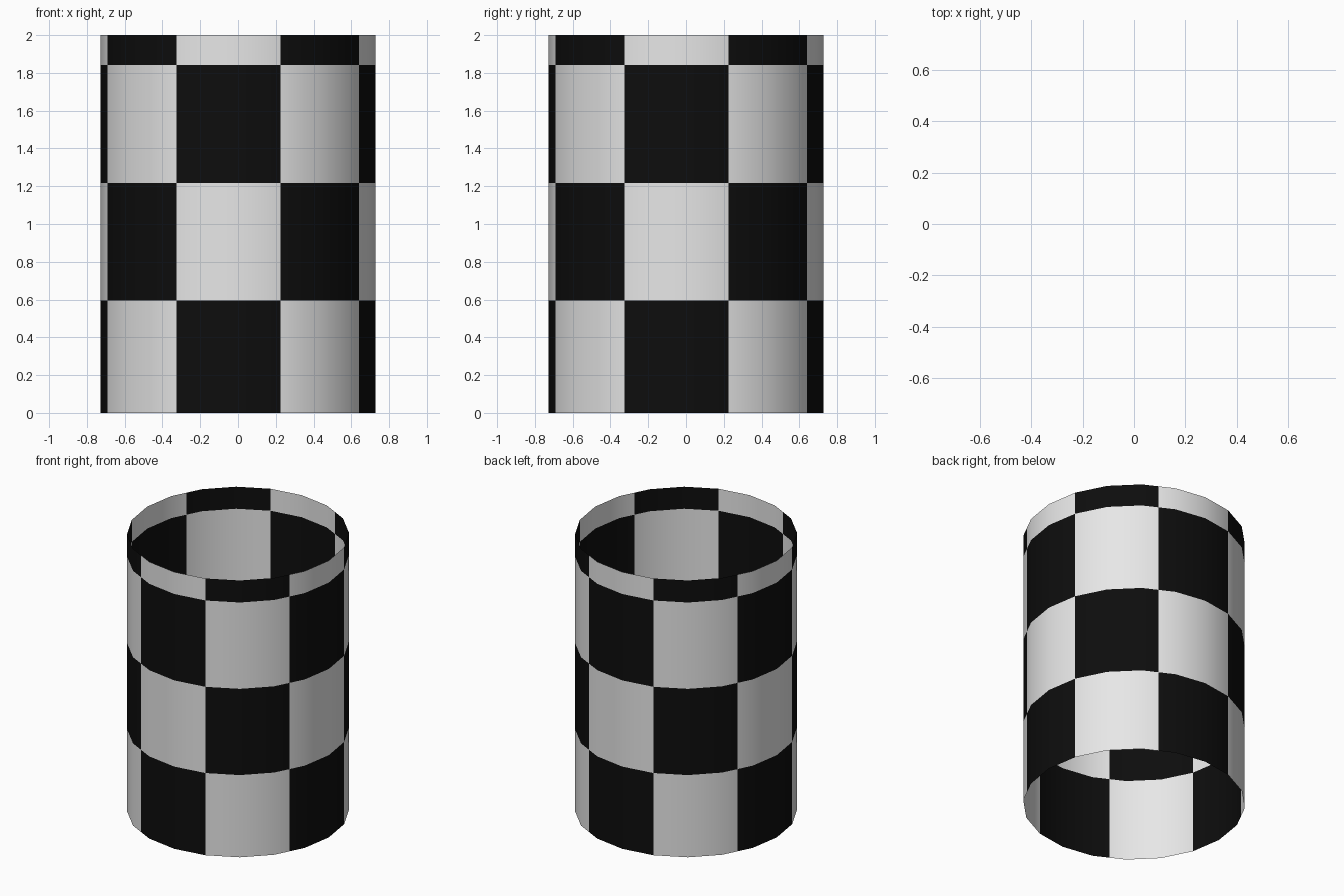
import bpy, bmesh, math

if "Cube" in bpy.data.objects:
    bpy.data.objects.remove(bpy.data.objects["Cube"])

R = 0.727            # tube radius
SIDES = 20           # flat sides of the tube
LEVELS = [0.0, 0.594, 1.217, 1.841, 2.0]   # checker row edges
STEP = 360 / SIDES


def flat(name, value):
    m = bpy.data.materials.new(name)
    m.diffuse_color = (value, value, value, 1)
    m.use_nodes = True
    m.node_tree.nodes["Principled BSDF"].inputs["Base Color"].default_value = m.diffuse_color
    return m


# Ring angles: corners every 18 degrees plus the checker column edges
angles = sorted({i * STEP for i in range(SIDES)} | {(18 + 45 * k) % 360 for k in range(8)})


def point(a, z):
    """Point on the 20-sided outline, angle measured from the front (-y)."""
    off = (a % STEP) - STEP / 2
    r = R * math.cos(math.radians(STEP / 2)) / math.cos(math.radians(off))
    t = math.radians(a)
    return (r * math.sin(t), -r * math.cos(t), z)


# Open tube with checks coloured by column and row
bm = bmesh.new()
rings = [[bm.verts.new(point(a, z)) for a in angles] for z in LEVELS]
n = len(angles)
for row in range(len(LEVELS) - 1):
    for i in range(n):
        j = (i + 1) % n
        f = bm.faces.new((rings[row][i], rings[row][j], rings[row + 1][j], rings[row + 1][i]))
        mid = (angles[i] + (angles[j] if j else 360)) / 2
        column = math.floor((mid + 27) / 45)
        f.material_index = (column + row) % 2
        f.smooth = True

mesh = bpy.data.meshes.new("checkered_tube")
bm.to_mesh(mesh)
bm.free()
mesh.materials.append(flat("black", 0.004))
mesh.materials.append(flat("white", 0.8))
tube = bpy.data.objects.new("checkered_tube", mesh)
bpy.context.collection.objects.link(tube)
